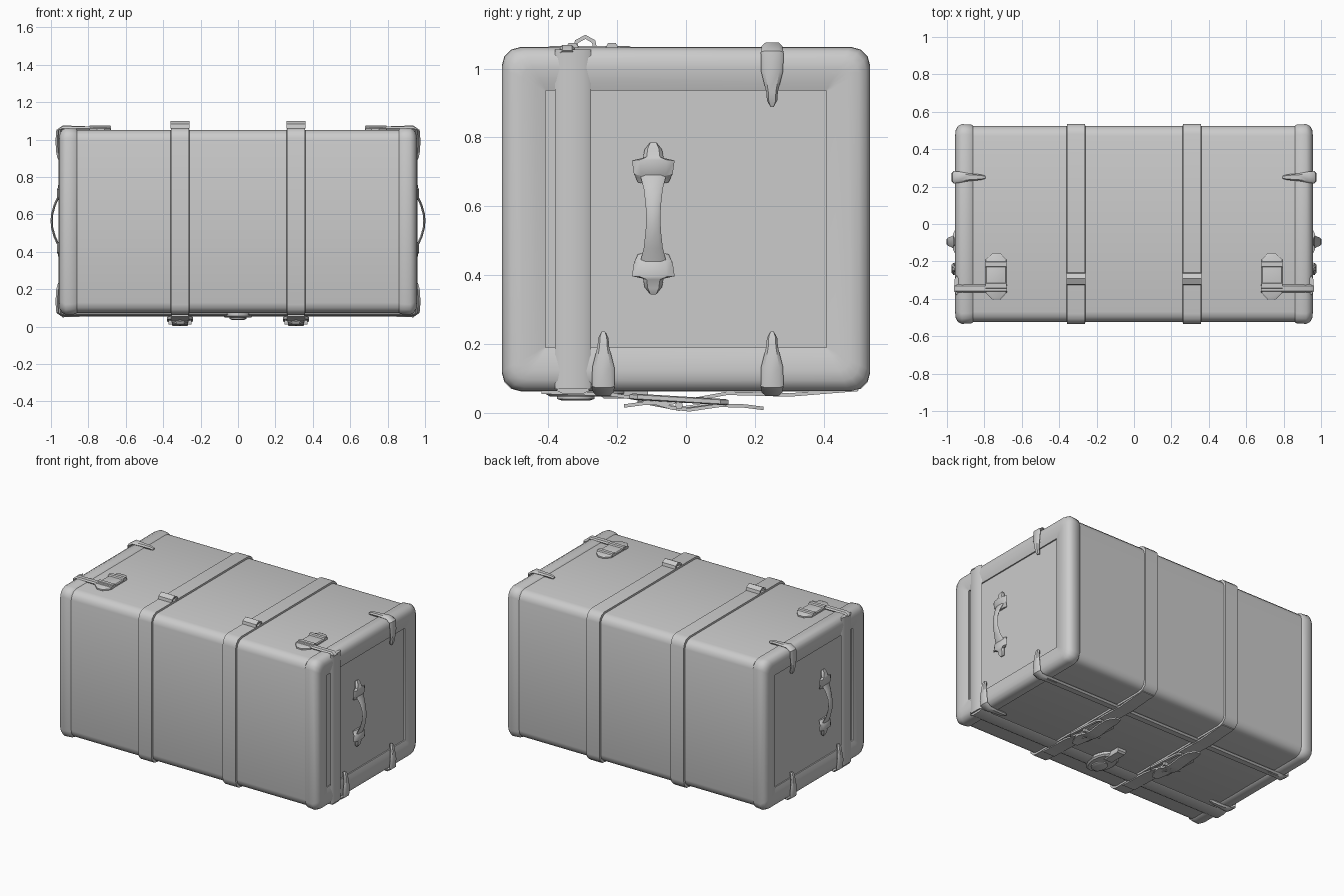
import bpy, bmesh, math
from mathutils import Vector

if "Cube" in bpy.data.objects:
    bpy.data.objects.remove(bpy.data.objects["Cube"])

CZ = 0.5625  # height of the trunk's centre line


def make(name, rings, mirror=False, closed=False, cap=True, angle=40):
    """Skin a list of equal-length point rings into one object."""
    bm = bmesh.new()
    vs = [[bm.verts.new(p) for p in r] for r in rings]
    n = len(vs[0])
    for i in range(len(vs) if closed else len(vs) - 1):
        a, b = vs[i], vs[(i + 1) % len(vs)]
        for j in range(n):
            k = (j + 1) % n
            bm.faces.new((a[j], a[k], b[k], b[j]))
    if cap and not closed:
        bm.faces.new(vs[0])
        bm.faces.new(vs[-1])
    bmesh.ops.recalc_face_normals(bm, faces=bm.faces)
    me = bpy.data.meshes.new(name)
    bm.to_mesh(me)
    bm.free()
    ob = bpy.data.objects.new(name, me)
    bpy.context.collection.objects.link(ob)
    if mirror:
        ob.modifiers.new("mirror", 'MIRROR').use_mirror_merge = False
    bpy.ops.object.select_all(action='DESELECT')
    ob.select_set(True)
    bpy.context.view_layer.objects.active = ob
    bpy.ops.object.shade_smooth_by_angle(angle=math.radians(angle))
    return ob


def loop(x, d, r=0.055):
    """Rounded rectangle in the YZ plane, inset by d from the outer size."""
    hy, hz, pts = 0.535 - d, 0.5 - d, []
    for q, (sy, sz) in enumerate(((1, 1), (-1, 1), (-1, -1), (1, -1))):
        for s in range(4):
            a = math.pi / 2 * (q + s / 3)
            pts.append((x, sy * (hy - r) + r * math.cos(a), CZ + sz * (hz - r) + r * math.sin(a)))
    return pts


def sweep(name, pts, widths, t, side, flat=False, closed=False, mirror=True):
    """Ribbon of varying width along a path; side is the width direction."""
    pts, side, n = [Vector(p) for p in pts], Vector(side), len(pts)
    if not isinstance(widths, (list, tuple)):
        widths = [widths] * n
    rings = []
    for i, (p, w) in enumerate(zip(pts, widths)):
        a = pts[(i - 1) % n] if closed else pts[max(i - 1, 0)]
        b = pts[(i + 1) % n] if closed else pts[min(i + 1, n - 1)]
        nor = (b - a).cross(side).normalized()
        k = 0.5 if flat else 0.32
        sec = [(.5, 0), (k, .5), (-k, .5), (-.5, 0), (-k, -.5), (k, -.5)]
        rings.append([p + side * (u * w) + nor * (v * t) for u, v in sec])
    return make(name, rings, mirror, closed)


def slab(name, outline, z0, z1, inset=0.8, mirror=False):
    """Flat plate with a chamfered lower or upper face (z1)."""
    cx = sum(p[0] for p in outline) / len(outline)
    cy = sum(p[1] for p in outline) / len(outline)
    zm = z0 + (z1 - z0) * 0.65
    top = [(cx + (x - cx) * inset, cy + (y - cy) * inset, z1) for x, y in outline]
    return make(name, [[(x, y, z0) for x, y in outline],
                       [(x, y, zm) for x, y in outline], top], mirror, angle=30)


def rect(x0, x1, y0, y1):
    return [(x0, y0), (x1, y0), (x1, y1), (x0, y1)]


X, Y = (1, 0, 0), (0, 1, 0)

# main case, padded end rims and recessed end panels
make("trunk_body", [loop(x, 0.011) for x in (-0.9, -0.31, 0.31, 0.9)])
make("end_rim", [loop(0.858, 0.013), loop(0.868, 0.004), loop(0.92, 0.001), loop(0.942, 0.012),
                 loop(0.953, 0.032, .045), loop(0.956, 0.06, .03), loop(0.95, 0.1, .015),
                 loop(0.942, 0.127, .002), loop(0.932, 0.127, .002)], mirror=True, cap=False, angle=50)
make("end_panel", [loop(0.9, 0.126, .002), loop(0.934, 0.126, .002)], mirror=True)

# straps around the case
make("strap", [loop(0.26, 0.013), loop(0.262, 0.0), loop(0.358, 0.0), loop(0.36, 0.013)],
     mirror=True, cap=False)

# strap keeper loops on top
sweep("strap_loop", [(.31, -.32, 1.06), (.31, -.318, 1.078), (.31, -.292, 1.092), (.31, -.268, 1.078),
                     (.31, -.265, 1.06)], 0.1, 0.012, X, flat=True)

# lid edge band on each end, its return on top, and the strip underneath
sweep("lid_band", [(.948, -.328, .07), (.948, -.328, 1.055)], 0.105, 0.022, Y)
sweep("lid_band_top", [(.68, -.345, 1.06), (.94, -.345, 1.06), (.957, -.345, 1.045)], 0.042, 0.018, Y)
sweep("lid_strip_bottom", [(-.95, -.328, .066), (.95, -.328, .066)], 0.1, 0.018, Y, mirror=False)
sweep("rail_bottom", [(-.94, .25, .065), (.94, .25, .065)], 0.06, 0.02, Y, mirror=False)

# hinges on top
slab("hinge_plate", [(.683, -.37), (.715, -.405), (.755, -.405), (.793, -.37), (.793, -.19),
                     (.755, -.155), (.715, -.155), (.683, -.19)], 1.05, 1.066, 0.9, mirror=True)
for y in (-.215, -.33):
    sweep("hinge_barrel", [(.682, y, 1.063), (.794, y, 1.063)], 0.035, 0.022, Y)

# tapered clasps gripping the end edges
for y, up in ((.25, 1), (.25, -1), (-.24, -1)):
    path = [(.795, .492), (.82, .499), (.88, .501), (.935, .503), (.962, .485), (.966, .43),
            (.962, .37), (.957, .345), (.95, .33)]
    sweep("edge_clasp", [(x, y, CZ + up * z) for x, z in path],
          [.015, .03, .04, .06, .066, .064, .034, .03, .014], 0.02, Y)

# curved side handles and their mounts
sweep("handle", [(.955, -.095, .40), (.962, -.095, .44), (.98, -.095, .48), (.994, -.095, .53),
                 (.996, -.095, .565), (.994, -.095, .6), (.98, -.095, .65), (.962, -.095, .69),
                 (.955, -.095, .73)],
      [.05, .075, .055, .044, .042, .044, .055, .075, .05], 0.012, Y)
for s in (-1, 1):
    path = [(.953, .105), (.96, .122), (.966, .127), (.966, .168), (.96, .175), (.957, .2), (.948, .215)]
    sweep("handle_mount", [(x - .008, -.095, .565 + s * z) for x, z in path],
          [.09, .105, .112, .124, .06, .05, .026], 0.022, Y)

# strap ends, buckle frames and prongs underneath
sweep("strap_long_end", [(.31, .5, .068), (.31, .3, .052), (.31, .12, .057), (.31, .04, .042),
                         (.31, -.05, .028), (.31, -.12, .028), (.31, -.18, .02)],
      [.09, .09, .09, .09, .09, .085, .04], 0.01, X, flat=True)
sweep("strap_short_end", [(.31, -.42, .06), (.31, -.22, .054), (.31, -.12, .038), (.31, -.04, .014),
                          (.31, .01, .009), (.31, .1, .022), (.31, .17, .02), (.31, .225, .013)],
      [.09, .09, .09, .085, .08, .08, .075, .035], 0.01, X, flat=True)
ring = [(.25, -.14), (.262, -.155), (.358, -.155), (.37, -.14), (.37, .1), (.358, .115),
        (.262, .115), (.25, .1)]
sweep("buckle_frame", [(x, y, .038 - .06 * y) for x, y in ring], 0.018, 0.018, (0, 0, 1), closed=True)
sweep("buckle_prong", [(.31, -.14, .035), (.31, -.02, .012), (.31, .11, .03)], 0.018, 0.012, X)
sweep("buckle_bar", [(.248, -.02, .022), (.372, -.02, .022)], 0.022, 0.022, Y)

# central lock plate with oval boss and hasp
oval = [(math.cos(i * math.pi / 8), math.sin(i * math.pi / 8)) for i in range(16)]
slab("lock_plate", [(.08 * c, -.29 + .12 * s) for c, s in oval], 0.072, 0.048, 0.88)
slab("lock_boss", [(.045 * c, -.32 + .055 * s) for c, s in oval], 0.05, 0.036, 0.75)
slab("lock_hasp", rect(-.032, .032, -.25, -.11), 0.07, 0.042, 0.85)
